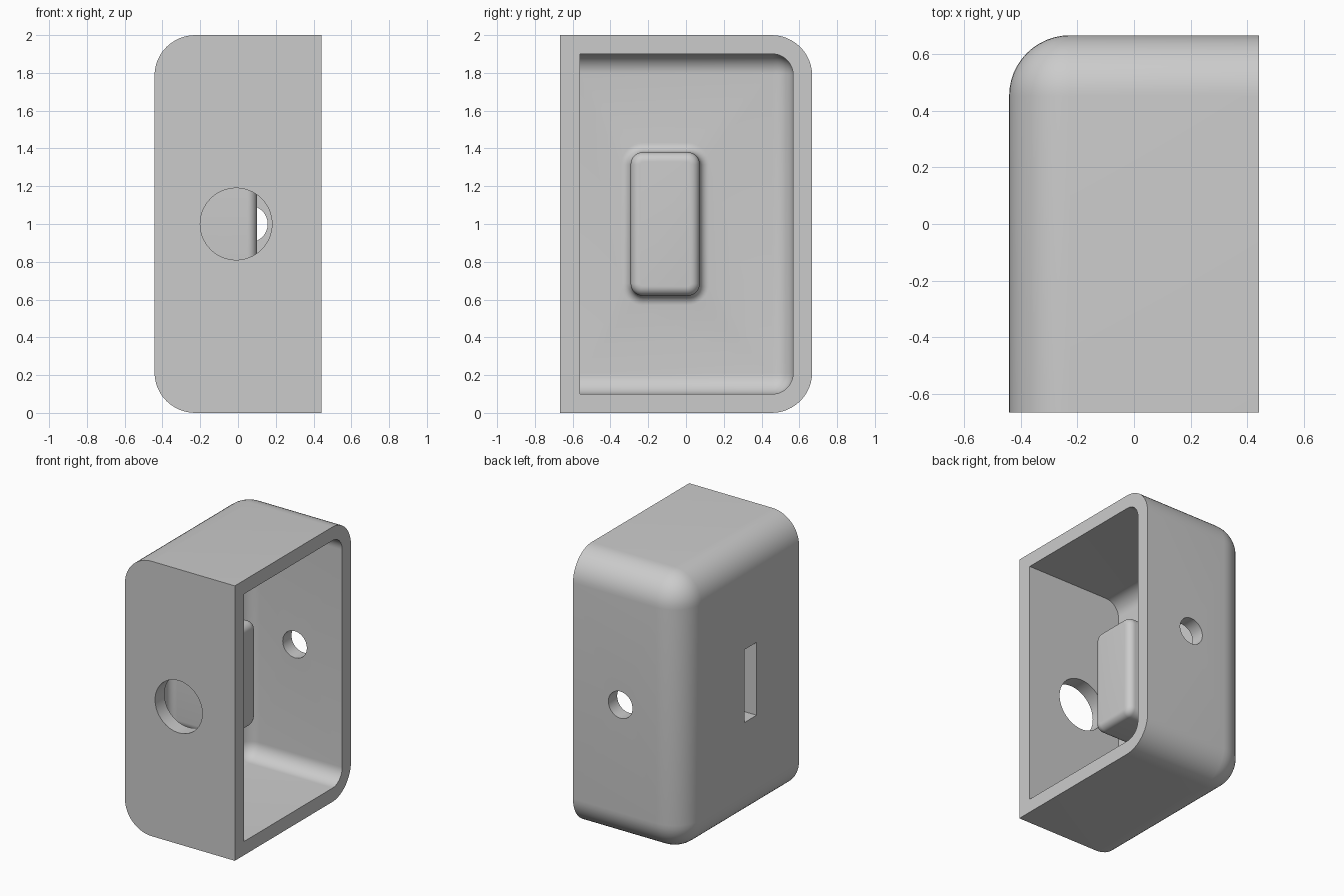
import bpy, bmesh
from math import sin, cos, pi
from mathutils import Matrix, Vector

cube = bpy.data.objects.get("Cube")
if cube:
    bpy.data.objects.remove(cube, do_unlink=True)

grey = bpy.data.materials.new("plain grey")
grey.use_nodes = True
colour = (0.6, 0.6, 0.6, 1)
grey.diffuse_color = colour
grey.node_tree.nodes["Principled BSDF"].inputs["Base Color"].default_value = colour


def finish(name, bm):
    bmesh.ops.recalc_face_normals(bm, faces=bm.faces)
    mesh = bpy.data.meshes.new(name)
    bm.to_mesh(mesh)
    bm.free()
    mesh.materials.append(grey)
    ob = bpy.data.objects.new(name, mesh)
    bpy.context.collection.objects.link(ob)
    return ob


def box(name, lo, hi, radius=0):
    """Box whose edges are rounded, except those around its +x and -y faces."""
    lo, hi = Vector(lo), Vector(hi)
    bm = bmesh.new()
    bmesh.ops.create_cube(bm, size=1)
    for v in bm.verts:
        v.co = [(a + b) / 2 + c * (b - a) for a, b, c in zip(lo, hi, v.co)]
    if radius:
        def sharp(e):
            return (all(v.co.x > hi.x - 1e-4 for v in e.verts)
                    or all(v.co.y < lo.y + 1e-4 for v in e.verts))
        edges = [e for e in bm.edges if not sharp(e)]
        bmesh.ops.bevel(bm, geom=edges, offset=radius, segments=12,
                        profile=0.5, affect='EDGES')
    return finish(name, bm)


def cylinder(name, x, y, z, radius):
    """Cylinder along y."""
    bm = bmesh.new()
    place = Matrix.Translation((x, y, z)) @ Matrix.Rotation(pi / 2, 4, 'X')
    bmesh.ops.create_cone(bm, cap_ends=True, segments=64, radius1=radius,
                          radius2=radius, depth=0.3, matrix=place)
    return finish(name, bm)


def boss(name, floor, top, y, z, half_y, half_z, corner, fillet, edge, steps=8):
    """Rounded rectangular boss along x, flared at its foot and rounded on top."""
    turns = [i / steps * pi / 2 for i in range(steps + 1)]
    levels = [(fillet, floor - 0.03)]
    levels += [(fillet * (1 - sin(t)), floor + fillet * (1 - cos(t))) for t in turns]
    levels += [(edge * (cos(t) - 1), top - edge * (1 - sin(t))) for t in turns]
    bm = bmesh.new()
    rings = []
    for grow, x in levels:
        ring = []
        for k, (sy, sz) in enumerate([(1, 1), (-1, 1), (-1, -1), (1, -1)]):
            for t in turns:
                a = t + k * pi / 2
                ring.append(bm.verts.new((
                    x,
                    y + sy * (half_y - corner) + (corner + grow) * cos(a),
                    z + sz * (half_z - corner) + (corner + grow) * sin(a))))
        rings.append(ring)
    for a, b in zip(rings, rings[1:]):
        for i in range(len(a)):
            j = (i + 1) % len(a)
            bm.faces.new((a[i], a[j], b[j], b[i]))
    bm.faces.new(rings[0])
    bm.faces.new(rings[-1])
    return finish(name, bm)


# Outer housing, open on the +x side
housing = box("housing", (-0.442, -0.668, 0), (0.442, 0.668, 2), 0.215)

# Parts that shape it, in order
parts = [
    ('DIFFERENCE', box("cavity", (-0.335, -0.56, 0.1), (0.6, 0.567, 1.9), 0.11)),
    ('UNION', boss("slot_boss", -0.335, 0.1, -0.11, 1, 0.183, 0.38,
                   0.065, 0.05, 0.05)),
    ('DIFFERENCE', box("slot", (-0.6, -0.18, 0.735), (-0.01, -0.043, 1.265))),
    ('DIFFERENCE', cylinder("front_hole", -0.01, -0.62, 1, 0.19)),
    ('DIFFERENCE', cylinder("back_hole", 0.06, 0.62, 1, 0.097)),
]
bpy.context.view_layer.objects.active = housing
for operation, part in parts:
    mod = housing.modifiers.new(part.name, 'BOOLEAN')
    mod.operation = operation
    mod.solver = 'EXACT'
    mod.object = part
    bpy.ops.object.modifier_apply(modifier=mod.name)
    bpy.data.objects.remove(part, do_unlink=True)

# Smooth the rounded edges, keep the cut ones sharp
bpy.ops.object.select_all(action='DESELECT')
housing.select_set(True)
bpy.ops.object.shade_smooth_by_angle(angle=pi / 6)
